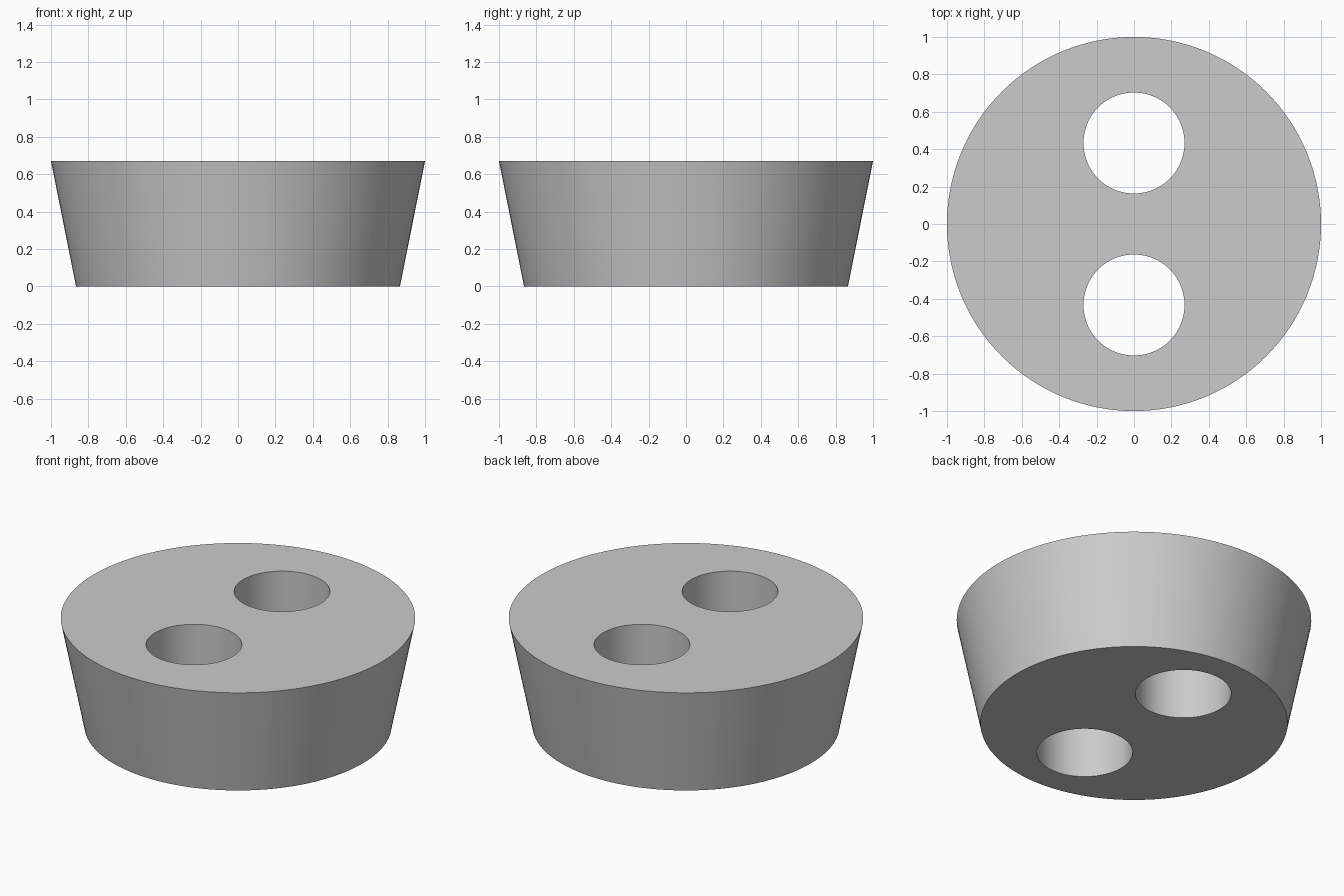
import bpy
import math

if "Cube" in bpy.data.objects:
    bpy.data.objects.remove(bpy.data.objects["Cube"])

HEIGHT = 0.67
BOTTOM_RADIUS = 0.866
TOP_RADIUS = 1.0
HOLE_RADIUS = 0.27
HOLE_OFFSET = 0.433

# Tapered round body
bpy.ops.mesh.primitive_cone_add(vertices=128, radius1=BOTTOM_RADIUS, radius2=TOP_RADIUS,
                                depth=HEIGHT, location=(0, 0, HEIGHT / 2))
body = bpy.context.object
body.name = "tapered_stopper"

# Two straight through-holes, front and back
for side, label in ((-1, "front"), (1, "back")):
    bpy.ops.mesh.primitive_cylinder_add(vertices=96, radius=HOLE_RADIUS, depth=HEIGHT * 2,
                                        location=(0, side * HOLE_OFFSET, HEIGHT / 2))
    cutter = bpy.context.object
    cutter.name = f"{label}_hole_cutter"

    bpy.context.view_layer.objects.active = body
    cut = body.modifiers.new(f"{label}_hole", 'BOOLEAN')
    cut.operation = 'DIFFERENCE'
    cut.solver = 'EXACT'
    cut.object = cutter
    bpy.ops.object.modifier_apply(modifier=cut.name)
    bpy.data.objects.remove(cutter, do_unlink=True)

# Smooth walls with crisp rims
bpy.ops.object.select_all(action='DESELECT')
body.select_set(True)
bpy.context.view_layer.objects.active = body
bpy.ops.object.shade_smooth_by_angle(angle=math.radians(30))
